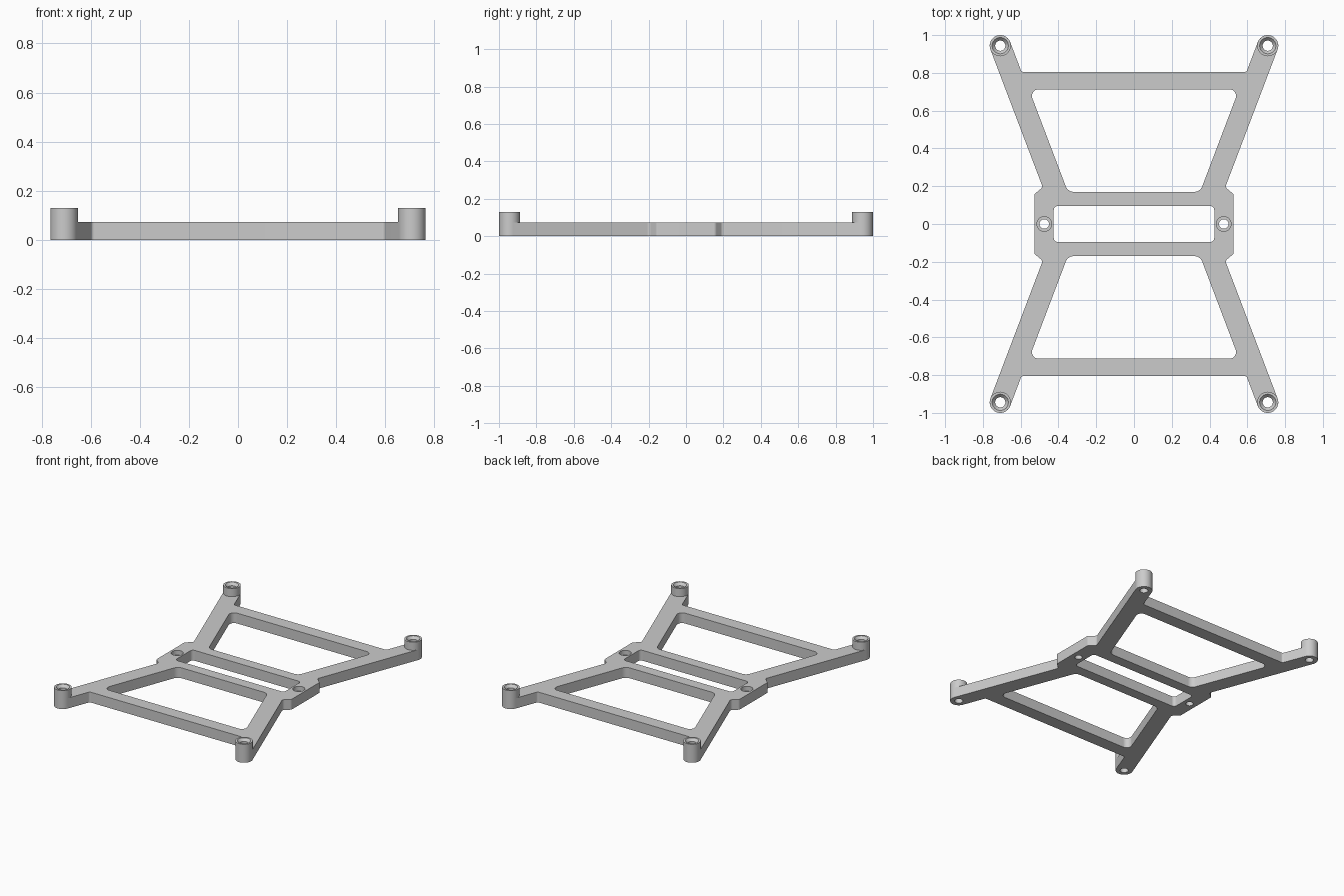
import bpy
import bmesh
import math
from mathutils import Vector

cube = bpy.data.objects.get("Cube")
if cube:
    bpy.data.objects.remove(cube, do_unlink=True)

PLATE_H, BOSS_H, BOSS_R, BORE_R = 0.073, 0.13, 0.056, 0.027
BOSS = Vector((0.708, 0.944, 0))
SEAT_X, SEAT_R = 0.475, 0.039
SLOPE = 0.38

grey = bpy.data.materials.new("plain grey")
grey.use_nodes = True
colour = (0.6, 0.6, 0.6, 1)
grey.diffuse_color = colour
grey.node_tree.nodes["Principled BSDF"].inputs["Base Color"].default_value = colour


def fillet(corners, steps=10):
    """Round each (x, y, radius) corner of a closed polygon."""
    pts = []
    for i, (x, y, r) in enumerate(corners):
        p = Vector((x, y, 0))
        u = (Vector((*corners[i - 1][:2], 0)) - p).normalized()
        v = (Vector((*corners[(i + 1) % len(corners)][:2], 0)) - p).normalized()
        half = u.angle(v) / 2
        t = r / math.tan(half)
        c = p + (u + v).normalized() * r / math.sin(half)
        start, end = (p + u * t - c).normalized(), (p + v * t - c).normalized()
        pts += [c + start.slerp(end, k / steps) * r for k in range(steps + 1)]
    return pts


def circle(x, y, r, n=48):
    return [Vector((x + r * math.cos(k * math.tau / n),
                    y + r * math.sin(k * math.tau / n), 0)) for k in range(n)]


def finish(name, bm):
    bmesh.ops.remove_doubles(bm, verts=bm.verts[:], dist=0.0002)
    bmesh.ops.recalc_face_normals(bm, faces=bm.faces[:])
    mesh = bpy.data.meshes.new(name)
    bm.to_mesh(mesh)
    bm.free()
    mesh.materials.append(grey)
    obj = bpy.data.objects.new(name, mesh)
    bpy.context.collection.objects.link(obj)
    bpy.ops.object.select_all(action='DESELECT')
    obj.select_set(True)
    bpy.context.view_layer.objects.active = obj
    bpy.ops.object.shade_smooth_by_angle(angle=math.radians(30))


def plate(name, loops, height):
    """Extrude nested closed outlines into a plate with openings."""
    curve = bpy.data.curves.new(name + "_outline", 'CURVE')
    curve.dimensions = '2D'
    curve.fill_mode = 'BOTH'
    curve.extrude = height / 2
    for loop in loops:
        spline = curve.splines.new('POLY')
        spline.points.add(len(loop) - 1)
        for point, co in zip(spline.points, loop):
            point.co = (co.x, co.y, 0, 1)
        spline.use_cyclic_u = True
    helper = bpy.data.objects.new(name + "_outline", curve)
    bpy.context.collection.objects.link(helper)
    bpy.context.view_layer.update()
    mesh = bpy.data.meshes.new_from_object(
        helper.evaluated_get(bpy.context.evaluated_depsgraph_get()))
    bm = bmesh.new()
    bm.from_mesh(mesh)
    bmesh.ops.translate(bm, verts=bm.verts[:], vec=(0, 0, height / 2))
    bpy.data.objects.remove(helper, do_unlink=True)
    bpy.data.curves.remove(curve)
    bpy.data.meshes.remove(mesh)
    finish(name, bm)


def ring(name, profile, x, y, n=48):
    """Revolve a closed (radius, z) profile about a vertical axis."""
    bm = bmesh.new()
    rows = [[bm.verts.new((co.x, co.y, z)) for co in circle(x, y, r, n)]
            for r, z in profile]
    for i, row in enumerate(rows):
        prev = rows[i - 1]
        for k in range(n):
            j = (k + 1) % n
            bm.faces.new((prev[k], prev[j], row[j], row[k]))
    finish(name, bm)


# Frame outline: one quarter, mirrored to the other three
a = math.atan(SLOPE)
along = Vector((math.sin(a), math.cos(a), 0)) * BOSS_R
across = Vector((math.cos(a), -math.sin(a), 0)) * BOSS_R
outer_tip, inner_tip = BOSS + along + across, BOSS + along - across
edge_out, edge_in = BOSS + across, BOSS - across
neck_y, bar_y = 0.195, 0.805
quarter = [
    (0.528, 0.157, 0.02),
    (edge_out.x - (edge_out.y - neck_y) * SLOPE, neck_y, 0.02),
    (outer_tip.x, outer_tip.y, BOSS_R),
    (inner_tip.x, inner_tip.y, BOSS_R),
    (edge_in.x - (edge_in.y - bar_y) * SLOPE, bar_y, 0.015),
]
half = quarter + [(-x, y, r) for x, y, r in reversed(quarter)]
outline = half + [(x, -y, r) for x, y, r in reversed(half)]
loops = [fillet(outline)]

# Openings: centre slot, two trapezoids, screw holes
slot = [(0.425, 0.095, 0.022), (-0.425, 0.095, 0.022)]
loops.append(fillet(slot + [(x, -y, r) for x, y, r in reversed(slot)]))
trapezoid = [(0.35, 0.17, 0.045), (0.556, 0.713, 0.035),
             (-0.556, 0.713, 0.035), (-0.35, 0.17, 0.045)]
for side in (1, -1):
    loops.append(fillet([(x, side * y, r) for x, y, r in trapezoid]))
    loops.append(circle(side * SEAT_X, 0, SEAT_R))
    for end in (1, -1):
        loops.append(circle(side * BOSS.x, end * BOSS.y, BORE_R))
plate("frame", loops, PLATE_H)

# Corner standoffs with countersunk bores
boss_profile = [(BOSS_R, PLATE_H), (BOSS_R, BOSS_H), (0.043, BOSS_H),
                (BORE_R, BOSS_H - 0.018), (BORE_R, PLATE_H)]
# Recessed screw seats beside the slot
seat_profile = [(SEAT_R, 0), (SEAT_R, 0.04), (0.025, 0.04), (0.025, 0)]
for side, hand in ((1, "left"), (-1, "right")):
    ring(f"screw_seat_{hand}", seat_profile, side * SEAT_X, 0)
    for end, place in ((-1, "front"), (1, "back")):
        ring(f"standoff_{place}_{hand}", boss_profile, side * BOSS.x, end * BOSS.y)
